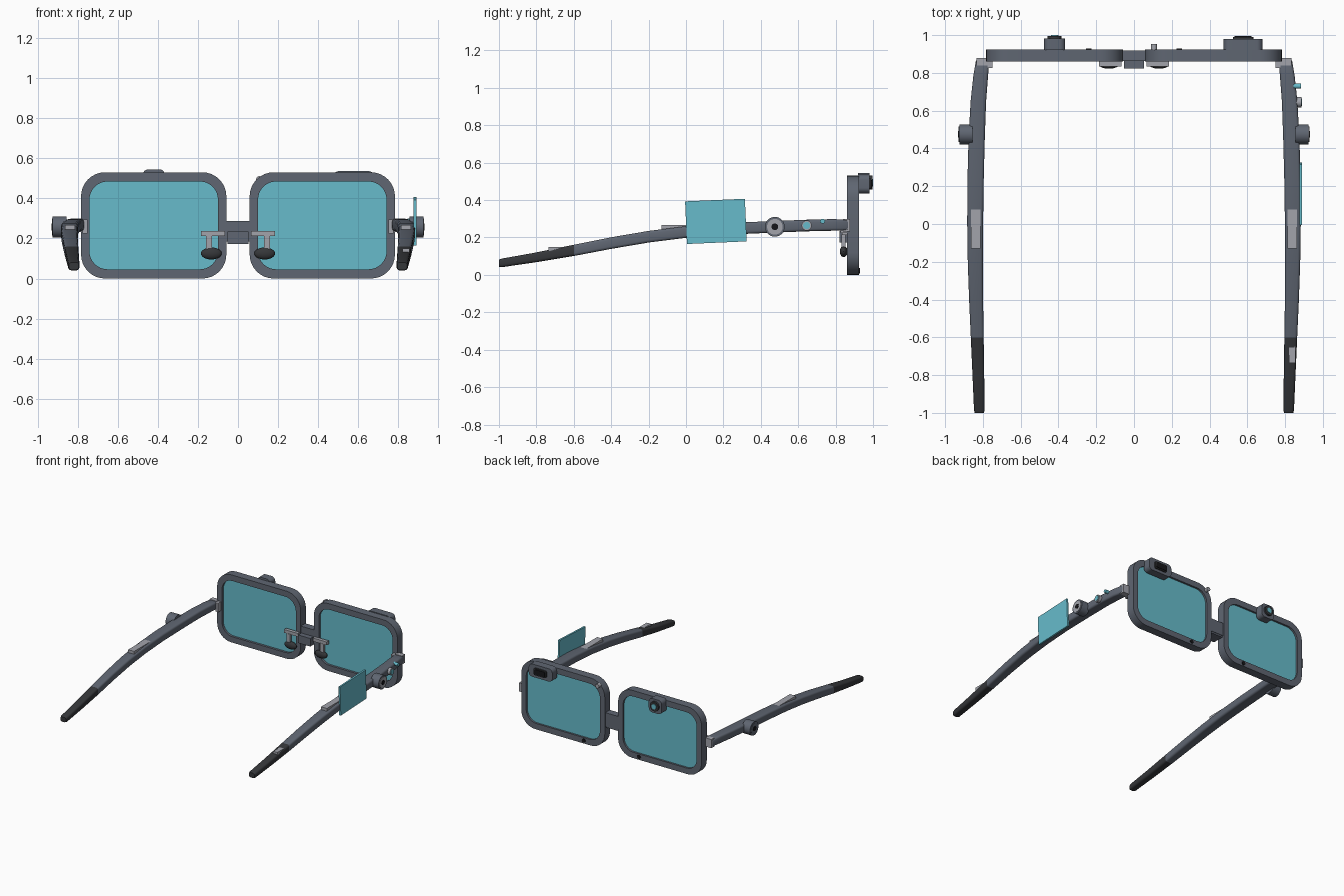
import bpy, bmesh, math
from mathutils import Matrix, Vector

if "Cube" in bpy.data.objects:
    bpy.data.objects.remove(bpy.data.objects["Cube"])


def material(name, rgb):
    m = bpy.data.materials.new(name)
    m.diffuse_color = (*rgb, 1)
    m.use_nodes = True
    m.node_tree.nodes["Principled BSDF"].inputs["Base Color"].default_value = m.diffuse_color
    return m


GREY = material("slate grey", (0.115, 0.133, 0.168))
CYAN = material("cyan glass", (0.135, 0.50, 0.60))
LIGHT = material("light grey metal", (0.36, 0.37, 0.41))
DARK = material("dark rubber", (0.036, 0.038, 0.042))
BLACK = material("black", (0.008, 0.008, 0.01))


def finish(name, bm, *mats, smooth=True):
    bmesh.ops.recalc_face_normals(bm, faces=bm.faces)
    me = bpy.data.meshes.new(name)
    bm.to_mesh(me)
    bm.free()
    ob = bpy.data.objects.new(name, me)
    bpy.context.collection.objects.link(ob)
    for m in mats:
        me.materials.append(m)
    if smooth:
        bpy.ops.object.select_all(action='DESELECT')
        ob.select_set(True)
        bpy.context.view_layer.objects.active = ob
        bpy.ops.object.shade_smooth_by_angle(angle=math.radians(35))
    return ob


def box(name, x, y, z, mat, tilt=0):
    """Box from (min, max) ranges, optionally tilted about x."""
    bm = bmesh.new()
    c = Vector([(a + b) / 2 for a, b in (x, y, z)])
    s = [abs(b - a) for a, b in (x, y, z)]
    bmesh.ops.create_cube(bm, size=1, matrix=Matrix.Translation(c)
                          @ Matrix.Rotation(tilt, 4, 'X') @ Matrix.Diagonal((*s, 1)))
    return finish(name, bm, mat, smooth=False)


def cylinder(name, axis, start, length, r, mat, seg=28):
    """Cylinder growing from start along the signed axis length."""
    bm = bmesh.new()
    d = Vector((1, 0, 0)) if axis == 'X' else Vector((0, 1, 0))
    rot = d.to_track_quat('Z', 'Y').to_matrix().to_4x4()
    mid = Vector(start) + d * length / 2
    bmesh.ops.create_cone(bm, cap_ends=True, segments=seg, radius1=r, radius2=r,
                          depth=abs(length), matrix=Matrix.Translation(mid) @ rot)
    return finish(name, bm, mat)


def rounded(x, z, r, seg=8):
    """Rounded rectangle outline in the xz plane."""
    pts = []
    for k, (cx, cz) in enumerate(((x[1] - r, z[1] - r), (x[0] + r, z[1] - r),
                                  (x[0] + r, z[0] + r), (x[1] - r, z[0] + r))):
        for i in range(seg + 1):
            a = math.pi / 2 * (k + i / seg)
            pts.append((cx + r * math.cos(a), cz + r * math.sin(a)))
    return pts


def plate(name, x, y, z, r, mat, hole=None):
    """Rounded plate between two y values, optionally with a rounded hole."""
    bm = bmesh.new()

    def loop(pts, yy):
        return [bm.verts.new((px, yy, pz)) for px, pz in pts]

    def bridge(a, b):
        for i in range(len(a)):
            j = (i + 1) % len(a)
            bm.faces.new((a[i], a[j], b[j], b[i]))

    out = rounded(x, z, r)
    o0, o1 = loop(out, y[0]), loop(out, y[1])
    bridge(o0, o1)
    if hole:
        inner = rounded(*hole)
        i0, i1 = loop(inner, y[0]), loop(inner, y[1])
        bridge(i0, i1)
        bridge(o0, i0)
        bridge(o1, i1)
    else:
        bm.faces.new(o0)
        bm.faces.new(o1)
    return finish(name, bm, mat)


# Temple stations: y, centre x, centre z, half width, half height
ARM = [(0.875, 0.800, 0.266, 0.030, 0.024), (0.86, 0.802, 0.266, 0.036, 0.030),
       (0.78, 0.812, 0.267, 0.039, 0.031), (0.65, 0.824, 0.264, 0.041, 0.031),
       (0.45, 0.833, 0.256, 0.043, 0.031), (0.22, 0.839, 0.246, 0.043, 0.031),
       (0.0, 0.841, 0.229, 0.042, 0.031), (-0.2, 0.840, 0.204, 0.040, 0.031),
       (-0.4, 0.836, 0.170, 0.037, 0.031), (-0.6, 0.830, 0.131, 0.034, 0.030),
       (-0.8, 0.824, 0.094, 0.031, 0.026), (-0.985, 0.819, 0.064, 0.028, 0.023),
       (-1.0, 0.819, 0.062, 0.024, 0.019)]


def temple(name, s):
    bm = bmesh.new()
    rings = []
    for y, cx, cz, w, h in ARM:
        shape = rounded((cx - w, cx + w), (cz - h, cz + h), 0.014, 3)
        rings.append([bm.verts.new((s * px, y, pz)) for px, pz in shape])
    for a, b in zip(rings, rings[1:]):
        for i in range(len(a)):
            j = (i + 1) % len(a)
            bm.faces.new((a[i], a[j], b[j], b[i]))
    bm.faces.new(rings[0])
    bm.faces.new(rings[-1])
    for f in bm.faces:  # rubber tip
        f.material_index = 1 if f.calc_center_median().y < -0.6 else 0
    finish(name, bm, GREY, DARK)


def span(s, a, b):
    return tuple(sorted((s * a, s * b)))


for s, side in ((-1, "left"), (1, "right")):
    # Rims and lenses
    plate(side + "_rim", span(s, 0.058, 0.783), (0.86, 0.925), (0, 0.53), 0.12, GREY,
          hole=(span(s, 0.10, 0.741), (0.046, 0.484), 0.09))
    plate(side + "_lens", span(s, 0.098, 0.743), (0.878, 0.91), (0.044, 0.486), 0.09, CYAN)
    cylinder(side + "_rim_sensor", 'Y', (s * 0.24, 0.92, 0.023), 0.01, 0.015, BLACK, 16)
    # Nose pads with their metal arms
    box(side + "_pad_bar", span(s, 0.065, 0.185), (0.835, 0.862), (0.212, 0.238), LIGHT)
    box(side + "_pad_stem", span(s, 0.13, 0.16), (0.832, 0.852), (0.14, 0.215), LIGHT)
    bm = bmesh.new()
    bmesh.ops.create_uvsphere(bm, u_segments=24, v_segments=12, radius=1,
                              matrix=Matrix.Translation((s * 0.133, 0.843, 0.125))
                              @ Matrix.Diagonal((0.052, 0.021, 0.03, 1)))
    finish(side + "_nose_pad", bm, DARK)
    # Temples, hinges and inlays
    temple(side + "_temple", s)
    box(side + "_hinge", span(s, 0.775, 0.835), (0.84, 0.878), (0.232, 0.30), LIGHT)
    box(side + "_hinge_leaf", span(s, 0.75, 0.775), (0.825, 0.862), (0.225, 0.295), LIGHT)
    box(side + "_inlay", span(s, 0.812, 0.863), (-0.13, 0.08), (0.205, 0.266), LIGHT)
    # Side knobs
    cylinder(side + "_knob", 'X', (s * 0.855, 0.475, 0.257), s * 0.07, 0.053, GREY)
    cylinder(side + "_knob_face", 'X', (s * 0.92, 0.475, 0.257), s * 0.008, 0.042,
             LIGHT if s > 0 else GREY)
    cylinder(side + "_knob_hole", 'X', (s * 0.925, 0.475, 0.257), s * 0.006, 0.018, BLACK, 20)

# Bridge
box("bridge", (-0.08, 0.08), (0.862, 0.918), (0.185, 0.288), GREY)
box("bridge_block", (-0.053, 0.053), (0.822, 0.915), (0.172, 0.235), GREY)

# Round camera on the rim
plate("camera_housing", (-0.476, -0.364), (0.92, 0.982), (0.436, 0.545), 0.03, GREY)
cylinder("camera_ring", 'Y', (-0.42, 0.98, 0.493), 0.016, 0.037, DARK)
cylinder("camera_glass", 'Y', (-0.42, 0.99, 0.493), 0.01, 0.02, CYAN, 20)

# Wide sensor module on the other rim
plate("sensor_housing", (0.475, 0.68), (0.92, 0.98), (0.436, 0.536), 0.03, GREY)
plate("sensor_bezel", (0.523, 0.632), (0.975, 0.989), (0.458, 0.514), 0.012, DARK)
plate("sensor_window", (0.532, 0.623), (0.985, 0.994), (0.466, 0.506), 0.008, BLACK)

# Small indicator light
cylinder("indicator", 'Y', (0.106, 0.922, 0.495), 0.03, 0.016, LIGHT, 16)

# Display card, buttons and tip clip on the right temple
box("display_card", (0.876, 0.89), (0.0, 0.32), (0.172, 0.40), CYAN, tilt=math.radians(2.5))
cylinder("button", 'X', (0.85, 0.645, 0.264), 0.036, 0.027, LIGHT, 20)
cylinder("button_light", 'X', (0.88, 0.645, 0.264), 0.01, 0.019, CYAN, 20)
cylinder("status_light", 'X', (0.845, 0.73, 0.287), 0.038, 0.013, CYAN, 16)
box("tip_clip", (0.82, 0.856), (-0.735, -0.60), (0.103, 0.15), LIGHT)
